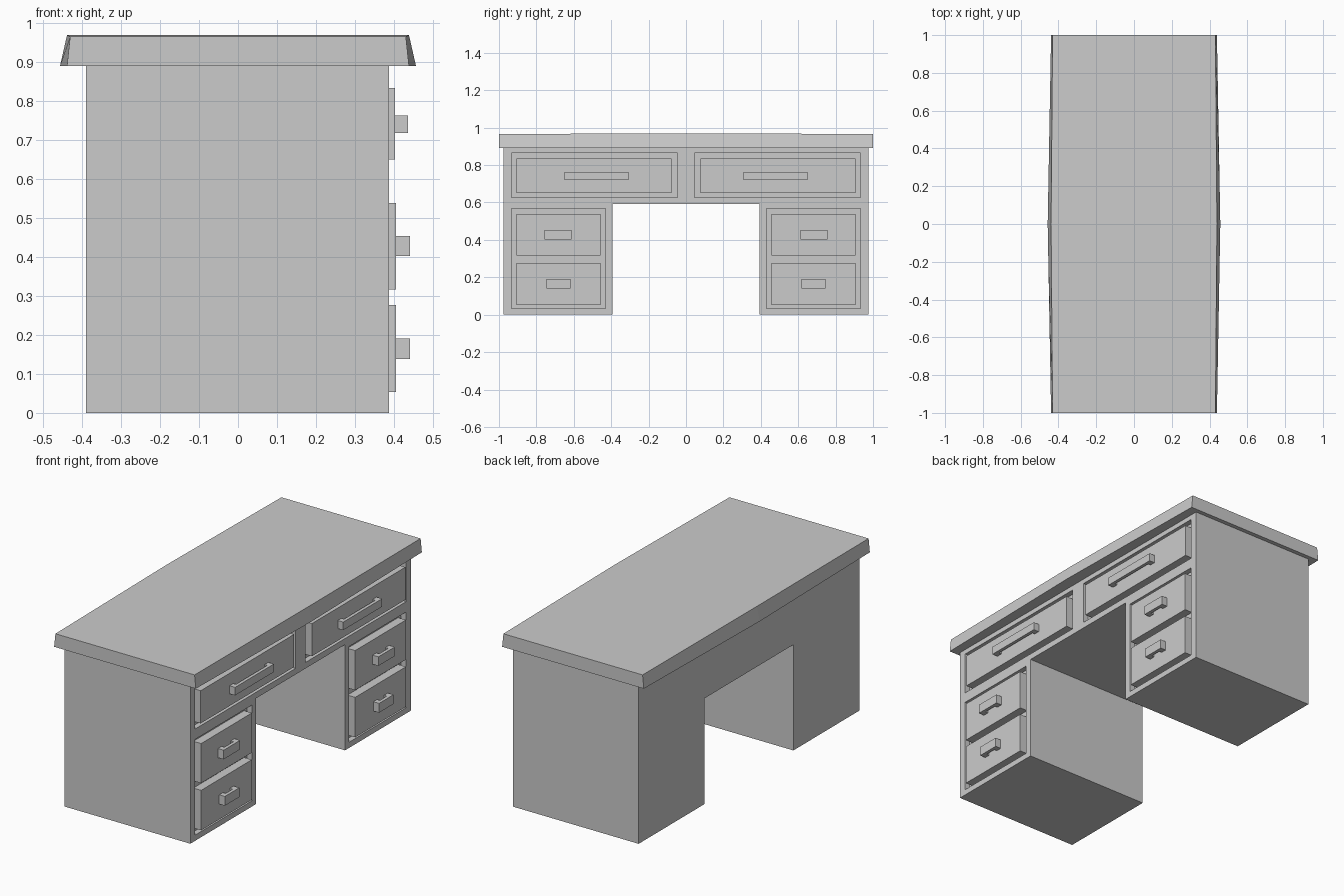
import bpy, bmesh

if "Cube" in bpy.data.objects:
    bpy.data.objects.remove(bpy.data.objects["Cube"])


def prism(name, pts, vec):
    """Extrude a flat polygon along a vector."""
    bm = bmesh.new()
    f = bm.faces.new([bm.verts.new(p) for p in pts])
    r = bmesh.ops.extrude_face_region(bm, geom=[f])
    bmesh.ops.translate(bm, vec=vec, verts=[v for v in r["geom"] if isinstance(v, bmesh.types.BMVert)])
    bmesh.ops.recalc_face_normals(bm, faces=bm.faces)
    me = bpy.data.meshes.new(name)
    bm.to_mesh(me)
    bm.free()
    ob = bpy.data.objects.new(name, me)
    bpy.context.collection.objects.link(ob)
    return ob


def box(name, x0, x1, y0, y1, z0, z1):
    return prism(name, [(x0, y0, z0), (x0, y1, z0), (x0, y1, z1), (x0, y0, z1)], (x1 - x0, 0, 0))


FRONT, DEPTH = 0.388, 0.03

# Body with an open knee space
outline = [(-.976, 0), (-.393, 0), (-.393, .592), (.393, .592), (.393, 0), (.976, 0), (.976, .891), (-.976, .891)]
body = prism("desk_body", [(-.39, y, z) for y, z in outline], (FRONT + .39, 0, 0))

# Drawer data: inner y, outer y, z range, front x, handle y range, handle z range, handle x
drawers = {
    "wide": (.078, .906, .651, .834, .403, .307, .650, .719, .764, .437),
    "middle": (.457, .906, .317, .539, .406, .612, .757, .403, .454, .441),
    "bottom": (.457, .906, .053, .277, .406, .618, .746, .139, .191, .441),
}
recesses = [(.045, .933, .626, .864), (.430, .933, .032, .568)]

for side, s in (("left", -1), ("right", 1)):
    # Recesses in the body
    for y0, y1, z0, z1 in recesses:
        cut = box("recess_cutter", FRONT - DEPTH, FRONT + .1, s * y0, s * y1, z0, z1)
        cut.hide_render = True
        mod = body.modifiers.new("recess", 'BOOLEAN')
        mod.operation, mod.solver, mod.object = 'DIFFERENCE', 'EXACT', cut
        bpy.context.view_layer.objects.active = body
        bpy.ops.object.modifier_apply(modifier=mod.name)
        bpy.data.objects.remove(cut)
    # Drawer fronts and bridge handles
    for kind, (y0, y1, z0, z1, x, h0, h1, hz0, hz1, hx) in drawers.items():
        box(f"{kind}_drawer_{side}", FRONT - DEPTH, x, s * y0, s * y1, z0, z1)
        t, leg = .018, .033
        u = [(x, h0), (hx, h0), (hx, h1), (x, h1), (x, h1 - leg), (hx - t, h1 - leg), (hx - t, h0 + leg), (x, h0 + leg)]
        prism(f"{kind}_handle_{side}", [(px, s * py, hz0) for px, py in u], (0, 0, hz1 - hz0))

# Desk top: bowed long edges, sides leaning inward, faint crown in the middle
end, mid = .439, .457
top = prism("desk_top", [(-end, -1, .891), (end, -1, .891), (mid, 0, .891),
                         (end, 1, .891), (-end, 1, .891), (-mid, 0, .891)], (0, 0, .075))
for v in top.data.vertices:
    if v.co.z > .93:
        centre = abs(v.co.y) < .5
        v.co.x = (.439 if centre else .431) * (1 if v.co.x > 0 else -1)
        v.co.z = .970 if centre else .966
# Crease across the middle of the top
bm = bmesh.new()
bm.from_mesh(top.data)
bm.verts.ensure_lookup_table()
for upper in (True, False):
    pair = [v for v in bm.verts if abs(v.co.y) < .01 and (v.co.z > .93) == upper]
    bmesh.ops.connect_verts(bm, verts=pair)
bm.to_mesh(top.data)
bm.free()
